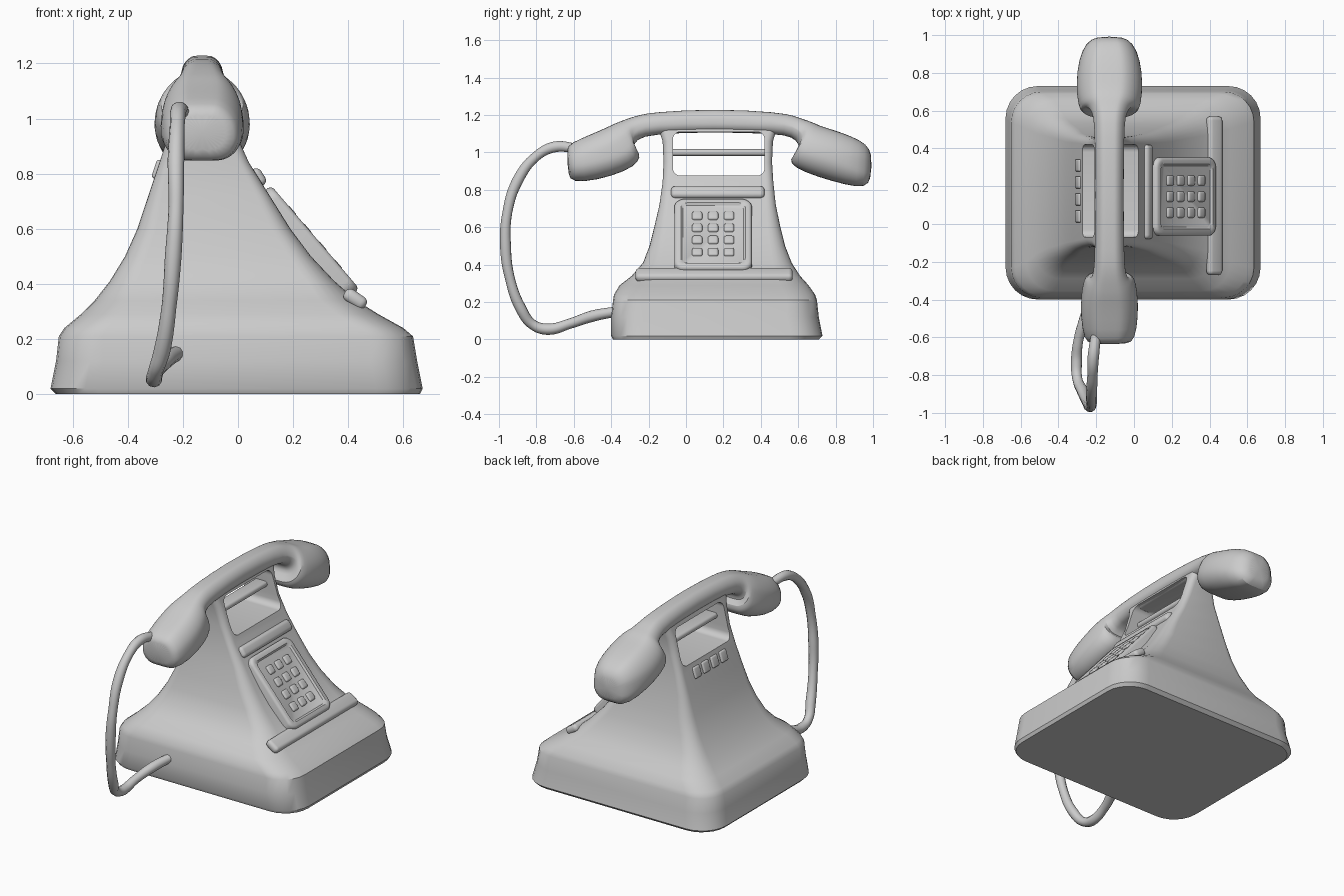
import bpy, bmesh, math
from mathutils import Vector

cube = bpy.data.objects.get("Cube")
if cube:
    bpy.data.objects.remove(cube)

grey = bpy.data.materials.new("clay_grey")
grey.use_nodes = True
grey.diffuse_color = (0.6, 0.6, 0.6, 1)
shader = grey.node_tree.nodes["Principled BSDF"]
shader.inputs["Base Color"].default_value = grey.diffuse_color
shader.inputs["Roughness"].default_value = 0.6


def select(obj):
    bpy.ops.object.select_all(action='DESELECT')
    obj.select_set(True)
    bpy.context.view_layer.objects.active = obj


def smooth(obj, degrees=40):
    select(obj)
    bpy.ops.object.shade_smooth_by_angle(angle=math.radians(degrees))


def make_object(name, bm):
    bmesh.ops.recalc_face_normals(bm, faces=bm.faces)
    mesh = bpy.data.meshes.new(name)
    bm.to_mesh(mesh)
    bm.free()
    mesh.materials.append(grey)
    obj = bpy.data.objects.new(name, mesh)
    bpy.context.collection.objects.link(obj)
    return obj


def rounded_rect(hx, hy, r, steps=6):
    """Outline of a rounded rectangle, counter-clockwise."""
    r = min(r, hx * 0.98, hy * 0.98)
    pts = []
    for quarter, (sx, sy) in enumerate([(1, 1), (-1, 1), (-1, -1), (1, -1)]):
        for i in range(steps + 1):
            a = math.pi / 2 * (quarter + i / steps)
            pts.append((sx * (hx - r) + r * math.cos(a), sy * (hy - r) + r * math.sin(a)))
    return pts


def loft(name, rings):
    bm = bmesh.new()
    loops = [[bm.verts.new(p) for p in ring] for ring in rings]
    for a, b in zip(loops, loops[1:]):
        for i in range(len(a)):
            j = (i + 1) % len(a)
            bm.faces.new((a[i], a[j], b[j], b[i]))
    bm.faces.new(loops[0])
    bm.faces.new(loops[-1])
    return make_object(name, bm)


def rounded_box(name, loc, size, bevel, tilt=0.0):
    bm = bmesh.new()
    bmesh.ops.create_cube(bm, size=1)
    bmesh.ops.scale(bm, vec=size, verts=bm.verts)
    bmesh.ops.bevel(bm, geom=bm.edges[:], offset=bevel, segments=4, profile=0.5, affect='EDGES')
    obj = make_object(name, bm)
    obj.location = loc
    obj.rotation_euler = (0, tilt, 0)
    smooth(obj)
    return obj


# Body: stacked rounded rectangles (z, left x, right x, front y, back y, corner radius)
body_sections = [
    (0.0, -0.66, 0.66, -0.39, 0.71, 0.16),
    (0.02, -0.68, 0.67, -0.4, 0.73, 0.17),
    (0.12, -0.66, 0.65, -0.4, 0.71, 0.17),
    (0.21, -0.65, 0.635, -0.39, 0.7, 0.16),
    (0.24, -0.63, 0.6, -0.385, 0.69, 0.16),
    (0.29, -0.57, 0.51, -0.355, 0.655, 0.15),
    (0.34, -0.52, 0.43, -0.29, 0.61, 0.13),
    (0.41, -0.465, 0.35, -0.23, 0.565, 0.1),
    (0.5, -0.41, 0.265, -0.195, 0.53, 0.08),
    (0.6, -0.365, 0.19, -0.17, 0.505, 0.07),
    (0.72, -0.325, 0.115, -0.142, 0.48, 0.05),
    (0.84, -0.285, 0.04, -0.125, 0.467, 0.04),
    (0.95, -0.25, -0.01, -0.12, 0.46, 0.04),
    (1.06, -0.225, -0.045, -0.125, 0.465, 0.04),
    (1.14, -0.2, -0.07, -0.15, 0.49, 0.04),
]
body = loft("body", [
    [((x0 + x1) / 2 + u, (y0 + y1) / 2 + v, z)
     for u, v in rounded_rect((x1 - x0) / 2, (y1 - y0) / 2, r)]
    for z, x0, x1, y0, y1, r in body_sections])

# Opening between the two cradle prongs
cutter = loft("opening_cutter", [
    [(x, 0.175 + u, 0.993 + v) for u, v in rounded_rect(0.245, 0.117, 0.04)]
    for x in (-1, 1)])
cutter.hide_render = True
cut = body.modifiers.new("opening", 'BOOLEAN')
cut.operation = 'DIFFERENCE'
cut.solver = 'EXACT'
cut.object = cutter
select(body)
bpy.ops.object.modifier_apply(modifier=cut.name)
bpy.data.objects.remove(cutter)
smooth(body, 35)

rounded_box("cradle_bar", (-0.13, 0.175, 1.0), (0.09, 0.53, 0.036), 0.016)

# Handset: (top y, top z, bottom y, bottom z, half width) along its length
handset_sections = [
    (-0.64, 1.02, -0.63, 0.88, 0.1),
    (-0.62, 1.05, -0.61, 0.84, 0.135),
    (-0.5, 1.1, -0.48, 0.85, 0.155),
    (-0.42, 1.135, -0.32, 0.9, 0.15),
    (-0.38, 1.155, -0.25, 0.95, 0.135),
    (-0.34, 1.17, -0.245, 1.0, 0.12),
    (-0.3, 1.185, -0.285, 1.02, 0.1),
    (-0.25, 1.2, -0.27, 1.07, 0.085),
    (-0.18, 1.215, -0.18, 1.1, 0.078),
    (0.15, 1.235, 0.15, 1.11, 0.075),
    (0.5, 1.215, 0.48, 1.1, 0.078),
    (0.58, 1.195, 0.57, 1.085, 0.085),
    (0.62, 1.18, 0.61, 1.04, 0.105),
    (0.65, 1.17, 0.6, 1.0, 0.125),
    (0.68, 1.16, 0.55, 0.965, 0.15),
    (0.72, 1.14, 0.575, 0.92, 0.168),
    (0.79, 1.12, 0.7, 0.87, 0.178),
    (0.89, 1.085, 0.86, 0.825, 0.165),
    (0.965, 1.045, 0.96, 0.81, 0.125),
    (0.995, 0.99, 0.99, 0.86, 0.07),
]
rings = []
for ty, tz, by, bz, half in handset_sections:
    top, bottom = Vector((0, ty, tz)), Vector((0, by, bz))
    mid, up = (top + bottom) / 2, (top - bottom) / 2
    ring = []
    for u, v in rounded_rect(half, up.length, half * 0.65):
        t = v / up.length
        taper = 1 - 0.16 * max(t, 0)
        ring.append(mid + up * t + Vector((u * taper - 0.13, 0, 0)))
    rings.append(ring)
handset = loft("handset", rings)
handset.modifiers.new("soften", 'SUBSURF').levels = 1
handset.modifiers["soften"].render_levels = 1
smooth(handset, 60)

# Cord: lumpy tube hanging in a loop from handset to base
cord_path = [
    (-0.2, -0.58, 1.02), (-0.215, -0.7, 1.03), (-0.22, -0.8, 0.98), (-0.225, -0.9, 0.85),
    (-0.225, -0.955, 0.68), (-0.235, -0.965, 0.5), (-0.25, -0.94, 0.32), (-0.275, -0.88, 0.16),
    (-0.3, -0.82, 0.08), (-0.305, -0.74, 0.055), (-0.295, -0.62, 0.085), (-0.26, -0.5, 0.125),
    (-0.22, -0.37, 0.15)]
curve = bpy.data.curves.new("cord", 'CURVE')
curve.dimensions = '3D'
curve.bevel_depth = 0.028
curve.bevel_resolution = 3
curve.use_fill_caps = True
curve.resolution_u = 8
spline = curve.splines.new('BEZIER')
spline.bezier_points.add(len(cord_path) - 1)
for i, (point, co) in enumerate(zip(spline.bezier_points, cord_path)):
    point.co = co
    point.handle_left_type = point.handle_right_type = 'AUTO'
    point.radius = 1.08 if i % 2 else 0.96
curve.materials.append(grey)
cord = bpy.data.objects.new("cord", curve)
bpy.context.collection.objects.link(cord)
select(cord)
bpy.ops.object.convert(target='MESH')
smooth(bpy.context.object, 60)

# Keypad panel on the sloping left face, with a sunken field
slope = 0.864
along = Vector((math.cos(slope), 0, -math.sin(slope)))
out = Vector((math.sin(slope), 0, math.cos(slope)))
centre = Vector((0.28, 0.145, 0.57))
levels = [(0, -0.14), (0, -0.015), (0.006, -0.004), (0.015, 0), (0.035, 0), (0.045, -0.01)]
panel = loft("keypad_panel", [
    [centre + along * u + out * h + Vector((0, v, 0))
     for u, v in rounded_rect(0.247 - inset, 0.207 - inset, 0.05 - inset / 2)]
    for inset, h in levels])
smooth(panel)

# Keys in four rows of three
for row in range(4):
    for col in range(3):
        spot = centre + along * (row - 1.5) * 0.085 - out * 0.012
        spot.y += (col - 1) * 0.085
        rounded_box(f"key_{row}_{col}", spot, (0.055, 0.055, 0.028), 0.012, slope)

# Raised lip below the keypad and rolled edge above it
rounded_box("keypad_lip", (0.425, 0.15, 0.345), (0.09, 0.84, 0.05), 0.022, 0.6)
rounded_box("upper_roll", (0.07, 0.17, 0.785), (0.07, 0.5, 0.05), 0.022, 1.0)

# Row of small raised blocks on the opposite face
for i in range(4):
    rounded_box(f"vent_block_{i}", (-0.29, 0.04 + 0.09 * i, 0.815), (0.03, 0.065, 0.07), 0.01, 0.32)
